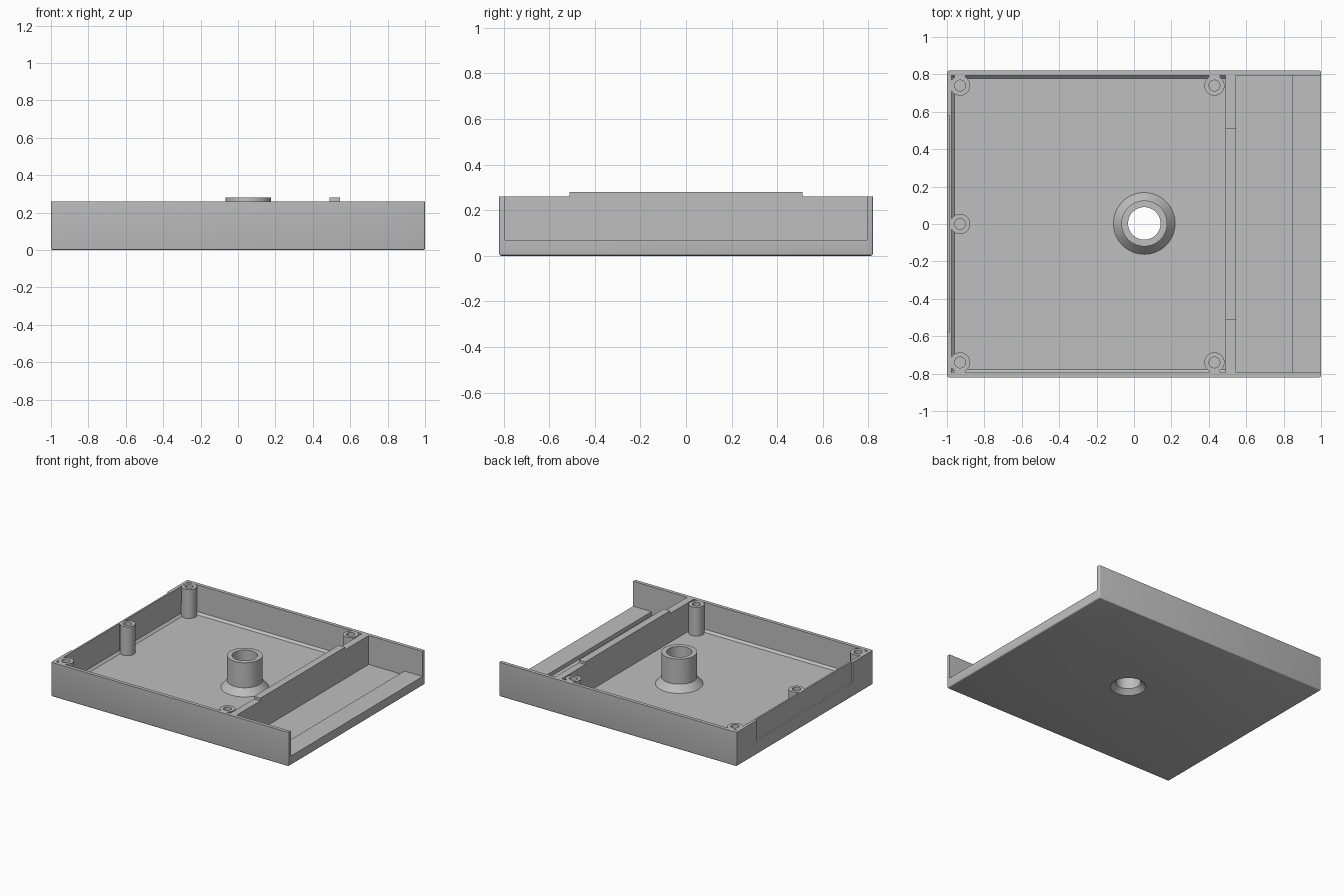
import bpy
import bmesh
from mathutils import Vector, Matrix

cube = bpy.data.objects.get("Cube")
if cube:
    bpy.data.objects.remove(cube, do_unlink=True)

grey = bpy.data.materials.new("plain grey")
grey.use_nodes = True
GREY = (0.52, 0.52, 0.52, 1)
grey.diffuse_color = GREY
grey.node_tree.nodes["Principled BSDF"].inputs["Base Color"].default_value = GREY


def finish(bm, name):
    bmesh.ops.recalc_face_normals(bm, faces=bm.faces)
    mesh = bpy.data.meshes.new(name)
    bm.to_mesh(mesh)
    bm.free()
    mesh.materials.append(grey)
    obj = bpy.data.objects.new(name, mesh)
    bpy.context.collection.objects.link(obj)
    return obj


def box(name, low, high, bevel=0, segments=1, pick=None):
    """Box between two corners; pick chooses the edges to bevel by midpoint."""
    low, high = Vector(low), Vector(high)
    bm = bmesh.new()
    bmesh.ops.create_cube(bm, size=1)
    for v in bm.verts:
        v.co = (low + high) / 2 + v.co * (high - low)
    if bevel:
        edges = [e for e in bm.edges if pick((e.verts[0].co + e.verts[1].co) / 2)]
        bmesh.ops.bevel(bm, geom=edges, offset=bevel, segments=segments,
                        profile=0.5, affect='EDGES')
    return finish(bm, name)


def cone(name, x, y, z0, z1, r0, r1=None, sides=48):
    bm = bmesh.new()
    bmesh.ops.create_cone(bm, cap_ends=True, segments=sides, radius1=r0,
                          radius2=r0 if r1 is None else r1, depth=z1 - z0,
                          matrix=Matrix.Translation((x, y, (z0 + z1) / 2)))
    return finish(bm, name)


def combine(target, tool, operation):
    """Apply a boolean and discard the helper."""
    tool.hide_render = True
    mod = target.modifiers.new("combine", 'BOOLEAN')
    mod.operation, mod.object, mod.solver = operation, tool, 'EXACT'
    bpy.context.view_layer.objects.active = target
    bpy.ops.object.modifier_apply(modifier=mod.name)
    bpy.data.objects.remove(tool, do_unlink=True)


RIM, FLOOR, WALL = 0.26, 0.04, 0.793
TUBE_X, TUBE_Y = 0.055, 0.003

# Outer block with softened corners and bottom edges
tray = box("tray", (-1, -0.82, 0), (1, 0.82, RIM), 0.01, 3,
           lambda m: m.z < RIM - 0.01)

# Main compartment, open end bay with its raised lip, and outer side recess
cutters = [
    box("main_cavity", (-0.975, -WALL, FLOOR), (0.49, WALL, 0.5), 0.016, 1,
        lambda m: m.z < FLOOR + 0.01 and m.x < 0.4),
    box("bay_cavity", (0.545, -WALL, FLOOR), (0.845, WALL, 0.5)),
    box("bay_opening", (0.7, -WALL, 0.07), (1.2, WALL, 0.5)),
    box("side_recess", (-1.1, -0.58, 0.105), (-0.988, 0.58, 0.5)),
]
for cutter in cutters:
    combine(tray, cutter, 'DIFFERENCE')

# Raised middle of the divider
combine(tray, box("divider_ridge", (0.49, -0.51, 0.2), (0.545, 0.51, 0.28)), 'UNION')

# Screw posts, tied to the nearest wall
posts = [(x, y) for x in (-0.93, 0.43) for y in (-0.74, 0.74)] + [(-0.93, 0)]
for x, y in posts:
    combine(tray, cone("post", x, y, 0.02, RIM - 0.001, 0.054, sides=32), 'UNION')
    if y:
        side = 1 if y > 0 else -1
        ys = sorted((y + side * 0.035, side * 0.805))
        web = box("web", (x - 0.03, ys[0], 0.02), (x + 0.03, ys[1], RIM - 0.002))
        combine(tray, web, 'UNION')
for x, y in posts:
    combine(tray, cone("screw_hole", x, y, 0.06, 0.4, 0.029, sides=32), 'DIFFERENCE')

# Central tube with a flared foot and a bore that widens underneath
combine(tray, cone("tube_foot", TUBE_X, TUBE_Y, 0.03, 0.09, 0.1735, 0.1225, 64), 'UNION')
combine(tray, cone("tube", TUBE_X, TUBE_Y, 0.025, 0.28, 0.1226, sides=64), 'UNION')
combine(tray, cone("bore", TUBE_X, TUBE_Y, -0.1, 0.4, 0.087, sides=64), 'DIFFERENCE')
combine(tray, cone("countersink", TUBE_X, TUBE_Y, -0.02, 0.035, 0.142, 0.087, 64),
        'DIFFERENCE')

# Smooth round parts, keep edges sharp
bpy.ops.object.select_all(action='DESELECT')
tray.select_set(True)
bpy.context.view_layer.objects.active = tray
bpy.ops.object.shade_smooth_by_angle(angle=0.5)
